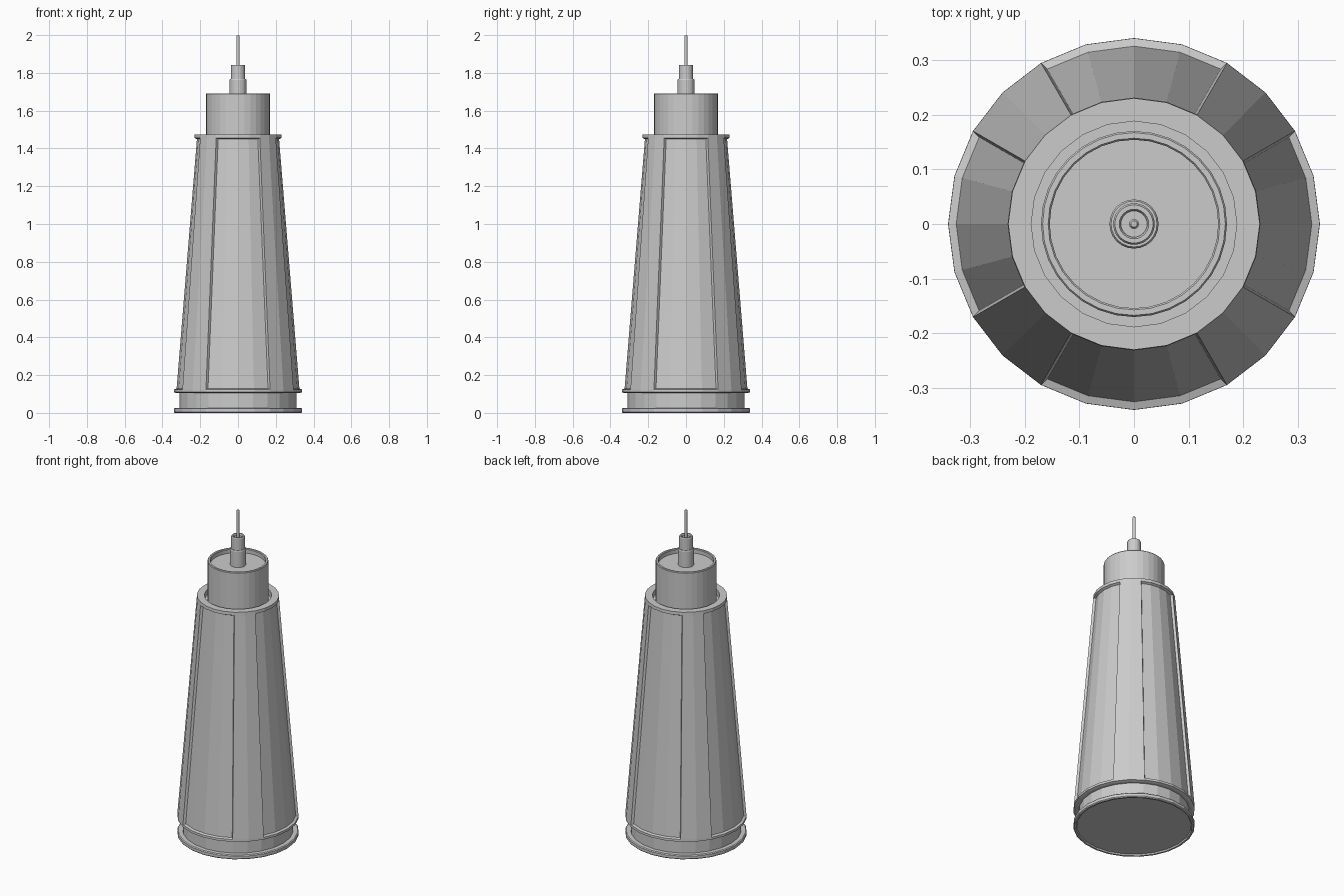
import bpy, bmesh
from math import sin, cos, pi, atan2, radians

if "Cube" in bpy.data.objects:
    bpy.data.objects.remove(bpy.data.objects["Cube"])


def lathe(name, profile, sides, edit=None):
    """Revolve an (r, z) profile around z; r = 0 points become poles."""
    bm = bmesh.new()
    rings = []
    for r, z in profile:
        if r == 0:
            rings.append([bm.verts.new((0, 0, z))] * sides)
        else:
            rings.append([bm.verts.new((r * cos(2 * pi * i / sides),
                                        r * sin(2 * pi * i / sides), z))
                          for i in range(sides)])
    for a, b in zip(rings, rings[1:]):
        for i in range(sides):
            j = (i + 1) % sides
            loop = list(dict.fromkeys((a[i], a[j], b[j], b[i])))
            bm.faces.new(loop)
    bmesh.ops.recalc_face_normals(bm, faces=bm.faces[:])
    if edit:
        edit(bm)
    mesh = bpy.data.meshes.new(name)
    bm.to_mesh(mesh)
    bm.free()
    obj = bpy.data.objects.new(name, mesh)
    bpy.context.collection.objects.link(obj)
    return obj


def sink_panels(bm):
    """Recess four 60 degree panels into the long tapered wall."""
    wall = [f for f in bm.faces
            if max(v.co.z for v in f.verts) - min(v.co.z for v in f.verts) > 1
            and f.normal.z > 0.02]
    for k in range(4):
        def offset(f):
            c = f.calc_center_median()
            d = atan2(c.y, c.x) - k * pi / 2
            return abs((d + pi) % (2 * pi) - pi)
        panel = [f for f in wall if offset(f) < radians(30)]
        bmesh.ops.inset_region(bm, faces=panel, thickness=0.006, depth=-0.014,
                               use_even_offset=True)


# Tapered body with sunken panels and an open collar at the top
def radius(z):
    return 0.34 + (0.23 - 0.34) * (z - 0.12) / (1.47 - 0.12)


lathe("tapered_body",
      [(0, 0.105), (0.325, 0.105), (0.34, 0.11), (radius(0.124), 0.124),
       (radius(1.456), 1.456), (0.23, 1.475), (0.188, 1.475),
       (0.188, 1.44), (0, 1.44)], 24, sink_panels)

# Foot: flanged plate with a shallow underside recess and a narrower neck
lathe("base_foot",
      [(0, 0.008), (0.32, 0.008), (0.325, 0), (0.335, 0), (0.34, 0.005),
       (0.34, 0.022), (0.335, 0.027), (0.31, 0.027), (0.31, 0.107),
       (0, 0.107)], 24)

# Cylindrical cap with a raised rim
lathe("top_cap",
      [(0, 1.43), (0.17, 1.43), (0.17, 1.688), (0.167, 1.692),
       (0.157, 1.692), (0.154, 1.688), (0.154, 1.665), (0, 1.665)], 32)

# Stepped cable sleeve
lathe("cable_sleeve",
      [(0, 1.66), (0.045, 1.66), (0.045, 1.762), (0.042, 1.767),
       (0.038, 1.767), (0.038, 1.838), (0.035, 1.843), (0.027, 1.843),
       (0.024, 1.838), (0.024, 1.83), (0, 1.83)], 24)

# Thin cable
lathe("cable", [(0, 1.82), (0.009, 1.82), (0.009, 1.995), (0.006, 2.0),
                (0, 2.0)], 12)
